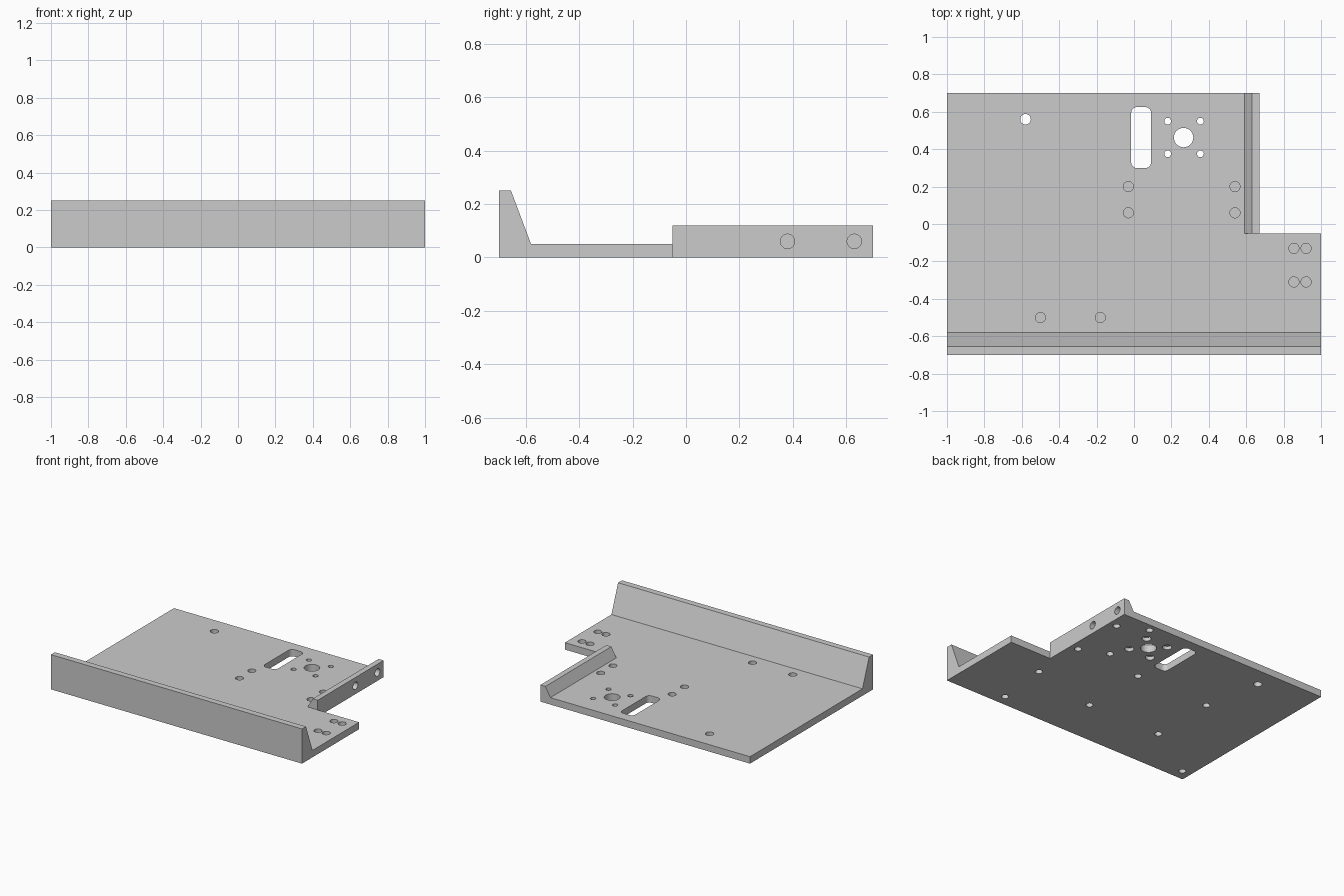
import bpy, bmesh, math
from mathutils import Matrix, Vector

cube = bpy.data.objects.get("Cube")
if cube:
    bpy.data.objects.remove(cube, do_unlink=True)

THICK = 0.05

grey = bpy.data.materials.new("machined_grey")
grey.use_nodes = True
GREY = (0.6, 0.6, 0.6, 1)
grey.diffuse_color = GREY
grey.node_tree.nodes["Principled BSDF"].inputs["Base Color"].default_value = GREY


def make_object(name, bm):
    mesh = bpy.data.meshes.new(name)
    bm.normal_update()
    bm.to_mesh(mesh)
    bm.free()
    mesh.materials.append(grey)
    obj = bpy.data.objects.new(name, mesh)
    bpy.context.collection.objects.link(obj)
    return obj


def add_prism(bm, points, direction):
    """Closed solid swept from an outline of 3D points, faces outward."""
    direction = Vector(direction)
    base = [bm.verts.new(p) for p in points]
    top = [bm.verts.new(Vector(p) + direction) for p in points]
    cap = bm.faces.new(base)
    cap.normal_update()
    faces = [cap, bm.faces.new(top[::-1])]
    for i in range(len(base)):
        faces.append(bm.faces.new((base[i], base[i - 1], top[i - 1], top[i])))
    if cap.normal.dot(direction) > 0:
        bmesh.ops.reverse_faces(bm, faces=faces)


def prism(name, points, direction):
    bm = bmesh.new()
    add_prism(bm, points, direction)
    return make_object(name, bm)


def add_drill(bm, centre, radius, depth, turn=Matrix()):
    """Cylinder cutter centred on a point; depth is the full length."""
    bmesh.ops.create_cone(bm, cap_ends=True, segments=32, radius1=radius,
                          radius2=radius, depth=depth,
                          matrix=Matrix.Translation(centre) @ turn)


def combine(target, tool, operation):
    mod = target.modifiers.new("cut", "BOOLEAN")
    mod.operation, mod.solver, mod.object = operation, "EXACT", tool
    mod.use_self = True
    bpy.context.view_layer.objects.active = target
    bpy.ops.object.modifier_apply(modifier=mod.name)
    bpy.data.objects.remove(tool, do_unlink=True)


# Front section: floor with a tapered wall along the front edge
front_profile = [(-0.7, 0), (-0.05, 0), (-0.05, THICK), (-0.58, THICK),
                 (-0.655, 0.25), (-0.7, 0.25)]
plate = prism("mounting_plate", [(-1, y, z) for y, z in front_profile], (2, 0, 0))

# Rear section: narrower floor with a low tapered side flange
rear_profile = [(-1, 0), (0.67, 0), (0.67, 0.12), (0.63, 0.12),
                (0.59, THICK), (-1, THICK)]
rear = prism("rear_section", [(x, -0.05, z) for x, z in rear_profile], (0, 0.75, 0))
combine(plate, rear, "UNION")

# Merge the coplanar faces along the joint
bm = bmesh.new()
bm.from_mesh(plate.data)
bmesh.ops.remove_doubles(bm, verts=bm.verts, dist=1e-5)
bmesh.ops.dissolve_limit(bm, angle_limit=0.01, verts=bm.verts, edges=bm.edges)
bm.to_mesh(plate.data)
bm.free()

# Blind holes in the top face
drills = bmesh.new()
top_holes = [(x, y) for x in (-0.03, 0.54) for y in (0.06, 0.2)]
top_holes += [(x, y) for x in (0.855, 0.92) for y in (-0.13, -0.31)]
top_holes += [(-0.5, -0.5), (-0.18, -0.5)]
for x, y in top_holes:
    add_drill(drills, (x, y, THICK), 0.027, 0.06)

# Blind holes in the underside
under_holes = [(-0.93, -0.62), (0.575, -0.62), (0.615, -0.23), (0.085, -0.35),
               (-0.5, -0.35), (-0.5, 0.135), (0.085, 0.14), (0.61, 0.16),
               (0.61, 0.55), (0.41, 0.245), (0.41, 0.645)]
for x, y in under_holes:
    add_drill(drills, (x, y, 0), 0.024, 0.06)

# Blind holes in the outer face of the side flange
for y in (0.38, 0.63):
    add_drill(drills, (0.67, y, 0.06), 0.027, 0.08, Matrix.Rotation(math.pi / 2, 4, "Y"))

# Through holes: locating hole, motor bore and its four screw holes
screws = [(x, y) for x in (0.18, 0.355) for y in (0.375, 0.55)]
add_drill(drills, (-0.58, 0.56, 0), 0.028, 0.3)
add_drill(drills, (0.265, 0.462, 0), 0.052, 0.3)
for x, y in screws:
    add_drill(drills, (x, y, 0), 0.018, 0.3)

# Rounded slot
slot = []
for i, (sx, sy) in enumerate([(1, 1), (-1, 1), (-1, -1), (1, -1)]):
    for step in range(7):
        a = math.pi / 2 * (i + step / 6)
        slot.append((0.038 + sx * 0.023 + 0.03 * math.cos(a),
                     0.462 + sy * 0.133 + 0.03 * math.sin(a), -0.1))
add_prism(drills, slot, (0, 0, 0.3))
combine(plate, make_object("drills", drills), "DIFFERENCE")

# Screw head recesses on the underside
recesses = bmesh.new()
for x, y in screws:
    add_drill(recesses, (x, y, 0), 0.03, 0.05)
combine(plate, make_object("recesses", recesses), "DIFFERENCE")

# Smooth hole walls, crisp plate edges
bpy.ops.object.select_all(action="DESELECT")
plate.select_set(True)
bpy.context.view_layer.objects.active = plate
bpy.ops.object.shade_smooth_by_angle(angle=math.radians(30))
